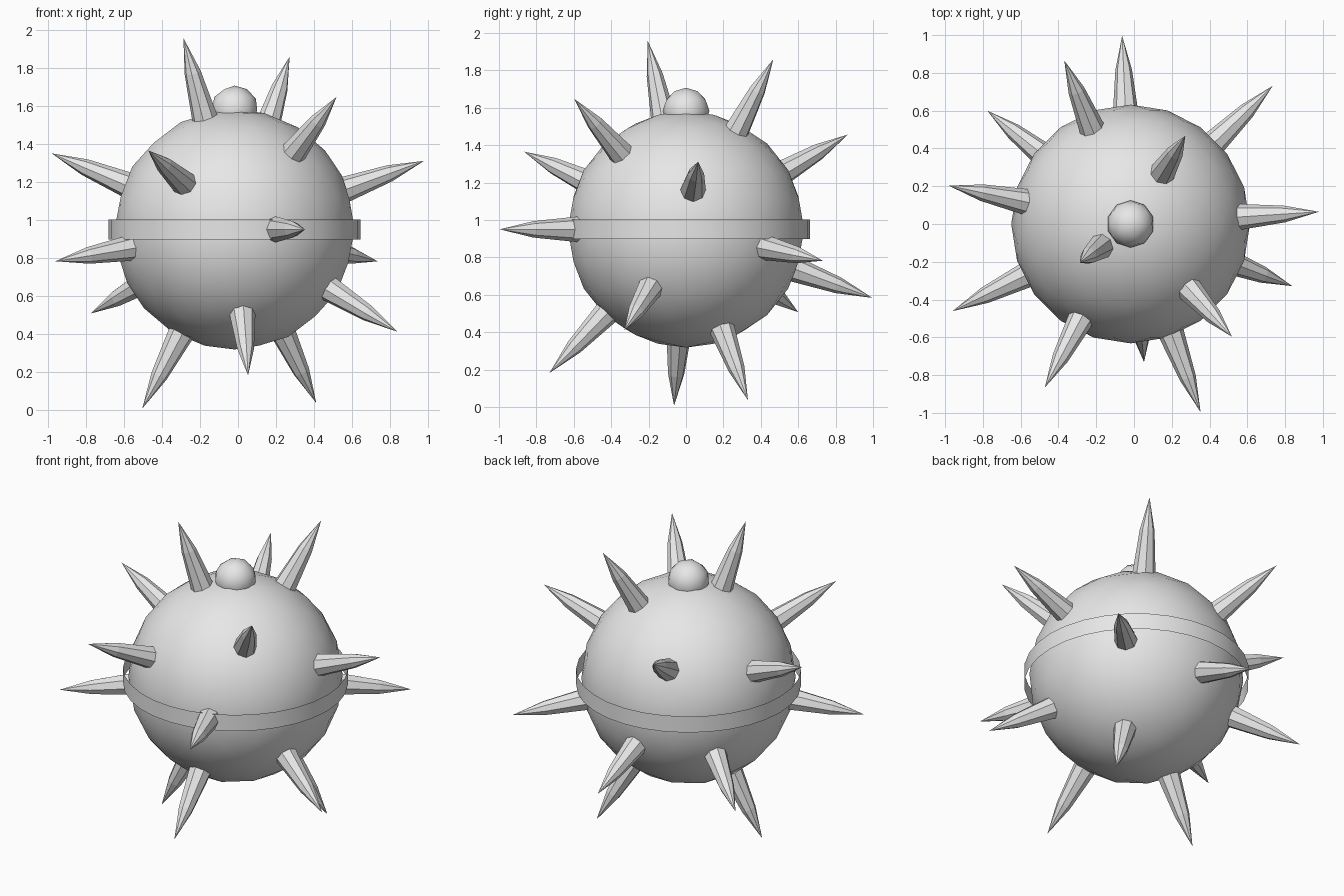
import bpy
import math
from mathutils import Vector

if "Cube" in bpy.data.objects:
    bpy.data.objects.remove(bpy.data.objects["Cube"], do_unlink=True)

CENTRE = Vector((-0.018, 0, 0.95))
BODY_RADIUS = 0.632
SPIKE_SIDES = 8
# Distance from the body centre and radius at the spike's base and shoulder, then its tip
SPIKE_RINGS = [(0.56, 0.074), (0.87, 0.044)]
SPIKE_TIP = 1.063

grey = bpy.data.materials.new("light_grey")
grey.use_nodes = True
grey.diffuse_color = (0.8, 0.8, 0.8, 1)
grey.node_tree.nodes["Principled BSDF"].inputs["Base Color"].default_value = (0.8, 0.8, 0.8, 1)


def finish(name, smooth):
    obj = bpy.context.object
    obj.name = name
    obj.data.materials.append(grey)
    if smooth:
        bpy.ops.object.shade_smooth()
    return obj


# Round body and the cap on its pole
bpy.ops.mesh.primitive_ico_sphere_add(subdivisions=3, radius=BODY_RADIUS, location=CENTRE)
finish("body", True)
bpy.ops.mesh.primitive_ico_sphere_add(subdivisions=2, radius=0.125,
                                      location=CENTRE + Vector((0, 0, BODY_RADIUS)))
finish("top_cap", True)

# Open band around the middle, standing slightly clear of the body
bpy.ops.mesh.primitive_cylinder_add(vertices=32, radius=0.6625, depth=0.105,
                                    end_fill_type='NOTHING', location=CENTRE)
finish("middle_band", True)


# One spike mesh, shared by all spikes: tapered shaft with a sharper point
def spike_mesh():
    verts, faces = [], []
    n = SPIKE_SIDES
    for height, radius in SPIKE_RINGS:
        for i in range(n):
            a = math.tau * i / n
            verts.append((radius * math.cos(a), radius * math.sin(a), height))
    verts.append((0, 0, SPIKE_TIP))
    for i in range(n):
        j = (i + 1) % n
        faces.append((i, j, n + j, n + i))
        faces.append((n + i, n + j, 2 * n))
    faces.append(tuple(reversed(range(n))))
    mesh = bpy.data.meshes.new("spike")
    mesh.from_pydata(verts, [], faces)
    mesh.materials.append(grey)
    return mesh


# Spikes scattered over the body, all pointing straight out
directions = [
    (-.27, -.205, 1.01), (.29, .467, .91), (.535, -.595, .695), (-.35, .863, .505),
    (-.454, -.865, .415), (-.962, .203, .4), (1, .065, .362), (.371, -.997, 0),
    (-.94, -.46, -.167), (.754, .733, -.168), (-.045, .998, -.367), (-.755, .597, -.441),
    (.854, -.328, -.537), (.071, -.73, -.768), (.428, .33, -.91), (-.487, -.064, -.945),
]
mesh = spike_mesh()
for number, direction in enumerate(directions, 1):
    spike = bpy.data.objects.new(f"spike_{number}", mesh)
    spike.location = CENTRE
    spike.rotation_euler = Vector(direction).to_track_quat('Z', 'Y').to_euler()
    bpy.context.collection.objects.link(spike)
